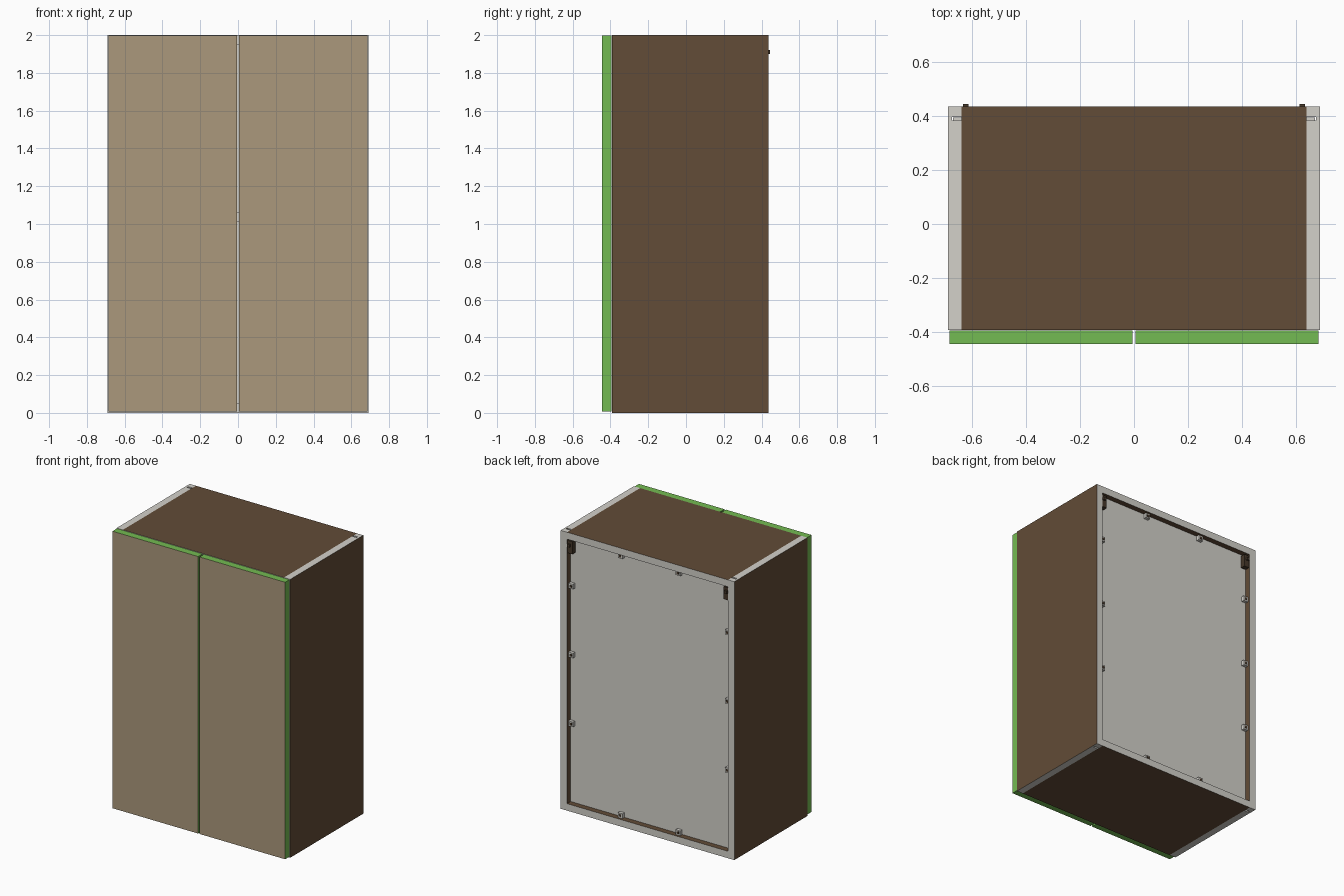
import bpy, bmesh

if "Cube" in bpy.data.objects:
    bpy.data.objects.remove(bpy.data.objects["Cube"])


def srgb(r, g, b):
    f = lambda c: (c / 255 / 12.92) if c <= 10 else ((c / 255 + 0.055) / 1.055) ** 2.4
    return (f(r), f(g), f(b), 1.0)


def material(name, rgb):
    m = bpy.data.materials.new(name)
    m.diffuse_color = srgb(*rgb)
    m.use_nodes = True
    m.node_tree.nodes["Principled BSDF"].inputs["Base Color"].default_value = m.diffuse_color
    return m


BROWN = material("brown board", (98, 76, 55))
GREY = material("light grey edge", (211, 209, 202))
TAN = material("tan door face", (171, 153, 124))
GREEN = material("green door edge", (116, 187, 82))
DARK = material("dark fitting", (70, 56, 42))


def finish(bm, name, face_mat, edge_mat=None, axis=None):
    """Faces along the given axis get face_mat, the remaining ones edge_mat."""
    bmesh.ops.recalc_face_normals(bm, faces=bm.faces)
    if axis is not None:
        for f in bm.faces:
            f.material_index = 0 if abs(f.normal[axis]) > 0.5 else 1
    me = bpy.data.meshes.new(name)
    bm.to_mesh(me)
    bm.free()
    me.materials.append(face_mat)
    if edge_mat:
        me.materials.append(edge_mat)
    ob = bpy.data.objects.new(name, me)
    bpy.context.collection.objects.link(ob)
    return ob


def box(name, x, y, z, face_mat, edge_mat=None, axis=None):
    bm = bmesh.new()
    bmesh.ops.create_cube(bm, size=1)
    for v in bm.verts:
        for i, (a, b) in enumerate((x, y, z)):
            v.co[i] = a if v.co[i] < 0 else b
    return finish(bm, name, face_mat, edge_mat, axis)


def span(c, r):
    return (c - r, c + r)


W, IN, F, B = 0.69, 0.64, -0.393, 0.437   # outer half width, inner half width, front, back

# side boards with the groove for the back panel
profile = [(W, F), (W, B), (IN, B), (IN, 0.397), (0.675, 0.397),
           (0.675, 0.384), (IN, 0.384), (IN, F)]
for s, side in ((1, "right"), (-1, "left")):
    bm = bmesh.new()
    face = bm.faces.new([bm.verts.new((s * x, y, 0)) for x, y in profile])
    ext = bmesh.ops.extrude_face_region(bm, geom=[face])
    for v in ext["geom"]:
        if isinstance(v, bmesh.types.BMVert):
            v.co.z = 2.0
    finish(bm, side + "_side_board", BROWN, GREY, 0)

    # door
    box(side + "_door", sorted((s * 0.006, s * 0.686)), (-0.445, -0.395),
        (0.008, 1.998), TAN, GREEN, 1)

    # wall hanger with its hook
    box(side + "_hanger", sorted((s * 0.60, s * IN)), (0.397, 0.432), (1.85, 1.94), DARK)
    box(side + "_hanger_hook", span(s * 0.625, 0.01), (0.43, 0.445), (1.90, 1.92), DARK)

    # back panel clips on the side
    for z in (0.62, 1.115, 1.61):
        box(side + "_side_clip", sorted((s * 0.605, s * IN)), (0.397, 0.42), span(z, 0.018), GREY)
        box(side + "_side_clip_pin", span(s * 0.622, 0.008), (0.41, 0.423), span(z, 0.008), DARK)

    # back panel clips on the top and bottom
    for z, d in ((0.05, 1), (1.95, -1)):
        box(side + "_rail_clip", span(s * 0.23, 0.018), (0.397, 0.42), sorted((z, z + d * 0.035)), GREY)
        box(side + "_rail_clip_pin", span(s * 0.23, 0.008), (0.41, 0.423),
            span(z + d * 0.018, 0.008), DARK)

# top, bottom and middle shelf
box("top_board", (-IN, IN), (F, B), (1.95, 2.0), BROWN, GREY, 2)
box("bottom_board", (-IN, IN), (F, B), (0, 0.05), BROWN, GREY, 2)
box("shelf", (-0.638, 0.638), (-0.37, 0.38), (1.01, 1.06), BROWN, GREY, 2)

# back panel
box("back_panel", (-0.672, 0.672), (0.385, 0.396), (0.03, 1.97), GREY)
